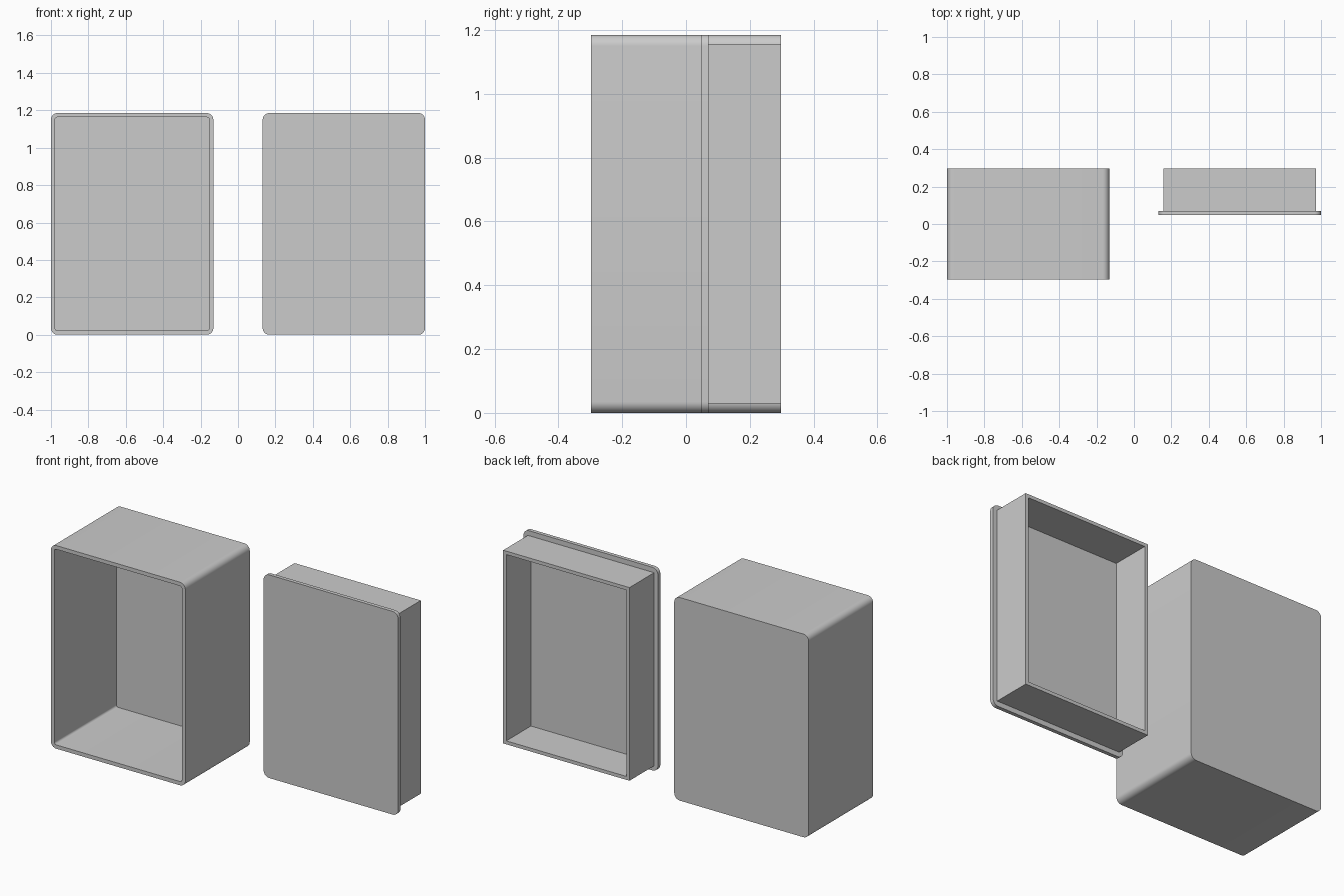
import bpy, bmesh, math

if "Cube" in bpy.data.objects:
    bpy.data.objects.remove(bpy.data.objects["Cube"])

Z0, Z1 = 0.0, 1.185
WALL = 0.022


def outline(x0, x1, z0, z1, r, seg=8):
    """Rounded rectangle in the XZ plane."""
    pts = []
    for k, (cx, cz) in enumerate([(x1 - r, z1 - r), (x0 + r, z1 - r),
                                  (x0 + r, z0 + r), (x1 - r, z0 + r)]):
        for i in range(seg + 1):
            a = math.pi / 2 * (k + i / seg)
            pts.append((cx + r * math.cos(a), cz + r * math.sin(a)))
    return pts


def loft(name, sections, cap=True):
    """Join (outline, y) rings in order; close with end caps or as a loop."""
    bm = bmesh.new()
    rings = [[bm.verts.new((x, y, z)) for x, z in pts] for pts, y in sections]
    pairs = list(zip(rings, rings[1:]))
    if not cap:
        pairs.append((rings[-1], rings[0]))
    for a, b in pairs:
        n = len(a)
        for i in range(n):
            j = (i + 1) % n
            bm.faces.new((a[i], a[j], b[j], b[i]))
    if cap:
        bm.faces.new(rings[0])
        bm.faces.new(rings[-1])
    bmesh.ops.recalc_face_normals(bm, faces=bm.faces)
    mesh = bpy.data.meshes.new(name)
    bm.to_mesh(mesh)
    bm.free()
    ob = bpy.data.objects.new(name, mesh)
    bpy.context.collection.objects.link(ob)
    bpy.ops.object.select_all(action='DESELECT')
    ob.select_set(True)
    bpy.context.view_layer.objects.active = ob
    bpy.ops.object.shade_smooth_by_angle(angle=math.radians(30))
    return ob


# Open box: outer shell, front lip, then the cavity inside
outer = outline(-1.0, -0.132, Z0, Z1, 0.035)
inner = outline(-1.0 + WALL, -0.132 - WALL, Z0 + WALL, Z1 - WALL, 0.013)
loft("box_body", [(outer, 0.297), (outer, -0.297),
                  (inner, -0.297), (inner, 0.297 - WALL)])

# Lid: face plate and square-cornered inner rim on its back
plate = outline(0.132, 1.0, Z0, Z1, 0.035)
loft("lid_plate", [(plate, 0.048), (plate, 0.07)])


def rectangle(x0, x1, z0, z1):
    return [(x1, z1), (x0, z1), (x0, z0), (x1, z0)]


T = 0.02
rim_out = rectangle(0.157, 0.972, 0.029, 1.156)
rim_in = rectangle(0.157 + T, 0.972 - T, 0.029 + T, 1.156 - T)
loft("lid_rim", [(rim_out, 0.07), (rim_out, 0.297),
                 (rim_in, 0.297), (rim_in, 0.07)], cap=False)
